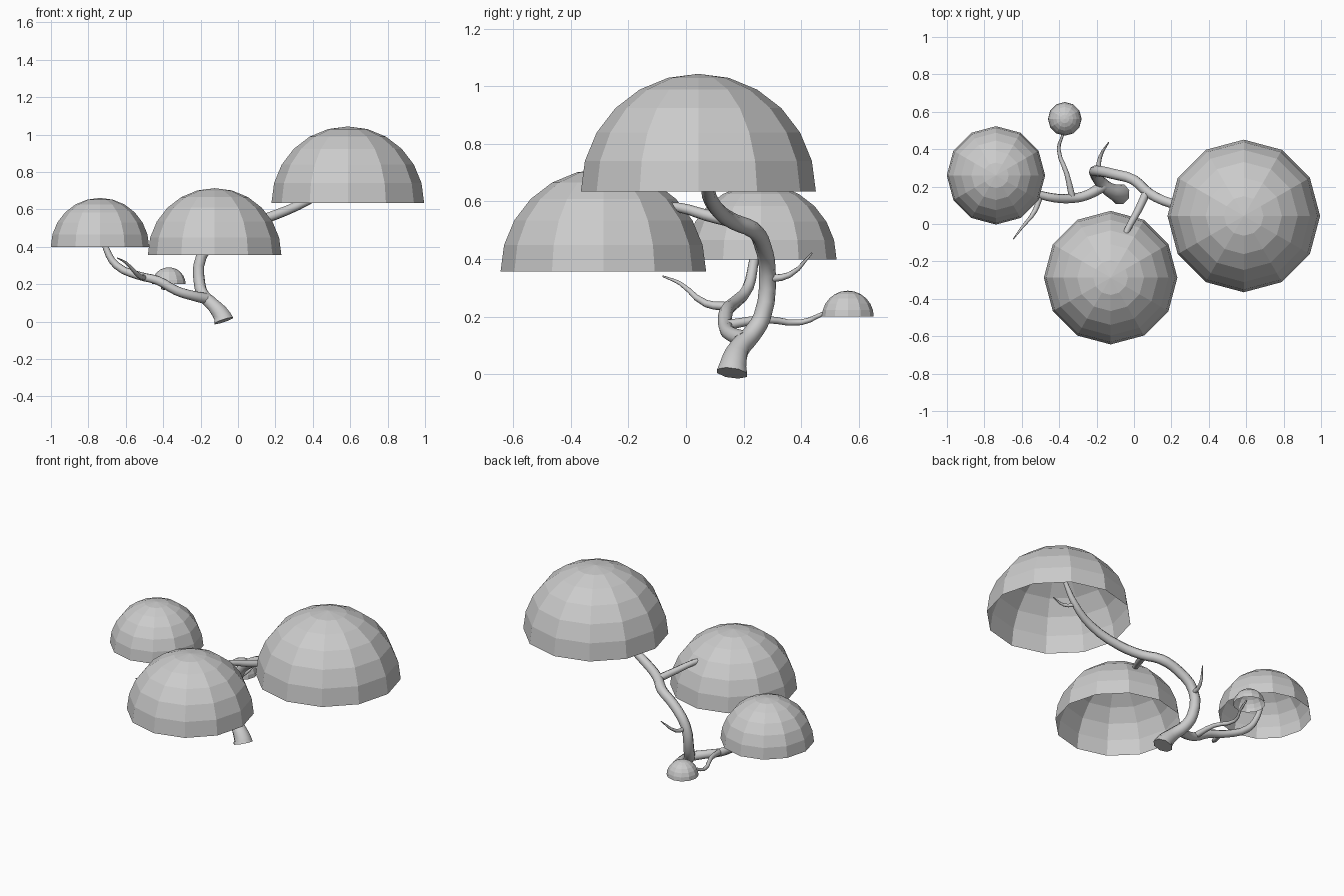
import bpy, bmesh
from mathutils import Vector


def branch(name, pts):
    """Eight-sided tapering limb through (x, y, z, radius) points."""
    cu = bpy.data.curves.new(name, 'CURVE')
    cu.dimensions = '3D'
    cu.bevel_depth = 1.0
    cu.bevel_resolution = 2
    cu.use_fill_caps = True
    cu.resolution_u = 3
    sp = cu.splines.new('BEZIER')
    sp.bezier_points.add(len(pts) - 1)
    for bp, p in zip(sp.bezier_points, pts):
        bp.co = p[:3]
        bp.radius = p[3]
        bp.handle_left_type = bp.handle_right_type = 'AUTO'
    tmp = bpy.data.objects.new(name + "_curve", cu)
    bpy.context.collection.objects.link(tmp)
    dg = bpy.context.evaluated_depsgraph_get()
    me = bpy.data.meshes.new_from_object(tmp.evaluated_get(dg))
    bpy.data.objects.remove(tmp)
    for f in me.polygons:
        f.use_smooth = len(f.vertices) == 4
    bpy.context.collection.objects.link(bpy.data.objects.new(name, me))


def canopy(name, centre, r):
    """Open faceted half sphere."""
    bm = bmesh.new()
    bmesh.ops.create_uvsphere(bm, u_segments=12, v_segments=12, radius=r)
    bmesh.ops.delete(bm, geom=[v for v in bm.verts if v.co.z < -0.001], context='VERTS')
    bmesh.ops.translate(bm, verts=bm.verts, vec=Vector(centre))
    me = bpy.data.meshes.new(name)
    bm.to_mesh(me)
    bm.free()
    bpy.context.collection.objects.link(bpy.data.objects.new(name, me))


# Foliage domes
canopy("canopy_large", (0.587, 0.043, 0.635), 0.408)
canopy("canopy_front", (-0.125, -0.287, 0.356), 0.357)
canopy("canopy_left", (-0.738, 0.26, 0.398), 0.263)
canopy("canopy_small", (-0.37, 0.562, 0.20), 0.09)

# Trunk rising into the largest canopy
branch("trunk", [
    (-0.076, 0.16, 0.004, 0.057), (-0.083, 0.163, 0.025, 0.05),
    (-0.135, 0.185, 0.09, 0.037),
    (-0.18, 0.225, 0.135, 0.033), (-0.205, 0.265, 0.20, 0.031),
    (-0.195, 0.283, 0.35, 0.029), (-0.10, 0.265, 0.45, 0.029),
    (0.0, 0.235, 0.50, 0.029), (0.08, 0.165, 0.53, 0.028),
    (0.20, 0.11, 0.57, 0.027), (0.38, 0.075, 0.65, 0.024),
    (0.51, 0.09, 0.735, 0.02), (0.587, 0.10, 0.84, 0.013)])

# Limb to the left canopy
branch("left_limb", [
    (-0.16, 0.205, 0.12, 0.03), (-0.25, 0.155, 0.14, 0.026),
    (-0.33, 0.137, 0.165, 0.025), (-0.43, 0.14, 0.22, 0.024),
    (-0.53, 0.165, 0.245, 0.022), (-0.65, 0.215, 0.30, 0.02),
    (-0.705, 0.235, 0.39, 0.017), (-0.73, 0.25, 0.50, 0.011)])

# Limb to the front canopy
branch("front_limb", [
    (0.065, 0.165, 0.53, 0.022), (0.02, 0.07, 0.552, 0.02),
    (-0.03, -0.02, 0.578, 0.017), (-0.10, -0.18, 0.59, 0.01)])

# Limb to the small canopy
branch("small_limb", [
    (-0.33, 0.14, 0.17, 0.018), (-0.36, 0.27, 0.19, 0.013),
    (-0.403, 0.40, 0.18, 0.01), (-0.38, 0.48, 0.212, 0.007),
    (-0.37, 0.54, 0.235, 0.005)])

# Bare twigs
branch("left_twig", [
    (-0.50, 0.155, 0.235, 0.016), (-0.53, 0.07, 0.245, 0.013),
    (-0.60, -0.02, 0.315, 0.007), (-0.645, -0.08, 0.34, 0.003)])
branch("back_twig", [
    (-0.195, 0.275, 0.33, 0.015), (-0.18, 0.36, 0.345, 0.01),
    (-0.135, 0.437, 0.42, 0.003)])
branch("canopy_twig", [
    (0.50, 0.095, 0.73, 0.012), (0.56, 0.06, 0.72, 0.009),
    (0.64, 0.06, 0.74, 0.003)])
